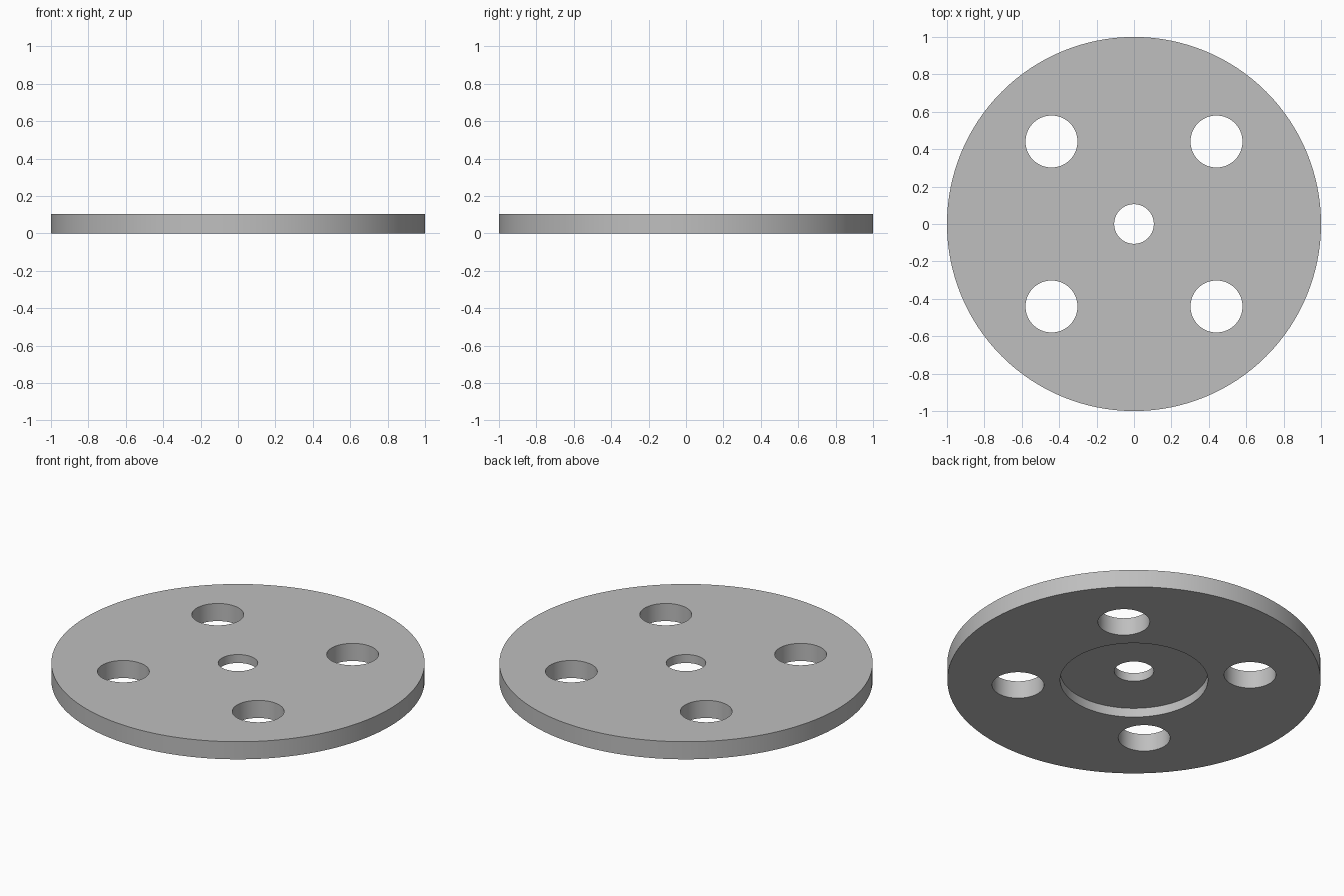
import bpy
import math

if "Cube" in bpy.data.objects:
    bpy.data.objects.remove(bpy.data.objects["Cube"], do_unlink=True)

THICKNESS = 0.104
RECESS_DEPTH = 0.054
HOLE_OFFSET = 0.441

# Single plain grey material
grey = bpy.data.materials.new("plain_grey")
grey.use_nodes = True
colour = (0.52, 0.52, 0.52, 1.0)
grey.diffuse_color = colour
grey.node_tree.nodes["Principled BSDF"].inputs["Base Color"].default_value = colour


def cylinder(name, radius, bottom, top, x=0.0, y=0.0, sides=64):
    bpy.ops.mesh.primitive_cylinder_add(
        vertices=sides, radius=radius, depth=top - bottom,
        location=(x, y, (bottom + top) / 2))
    obj = bpy.context.object
    obj.name = name
    obj.data.materials.append(grey)
    return obj


def cut(target, cutter):
    mod = target.modifiers.new(cutter.name, 'BOOLEAN')
    mod.operation = 'DIFFERENCE'
    mod.solver = 'EXACT'
    mod.object = cutter
    bpy.context.view_layer.objects.active = target
    bpy.ops.object.modifier_apply(modifier=mod.name)
    bpy.data.objects.remove(cutter, do_unlink=True)


# Round plate
plate = cylinder("round_plate", 1.0, 0.0, THICKNESS, sides=128)

# Shallow round recess in the underside
cut(plate, cylinder("underside_recess", 0.396, -0.1, RECESS_DEPTH, sides=96))

# Centre hole
cut(plate, cylinder("centre_hole", 0.106, -0.2, 0.3))

# Four through holes on a square pattern
for sx in (-1, 1):
    for sy in (-1, 1):
        cut(plate, cylinder("bolt_hole", 0.139, -0.2, 0.3,
                            sx * HOLE_OFFSET, sy * HOLE_OFFSET))

# Smooth round walls, crisp rims
bpy.ops.object.select_all(action='DESELECT')
plate.select_set(True)
bpy.context.view_layer.objects.active = plate
bpy.ops.object.shade_smooth_by_angle(angle=math.radians(30))
